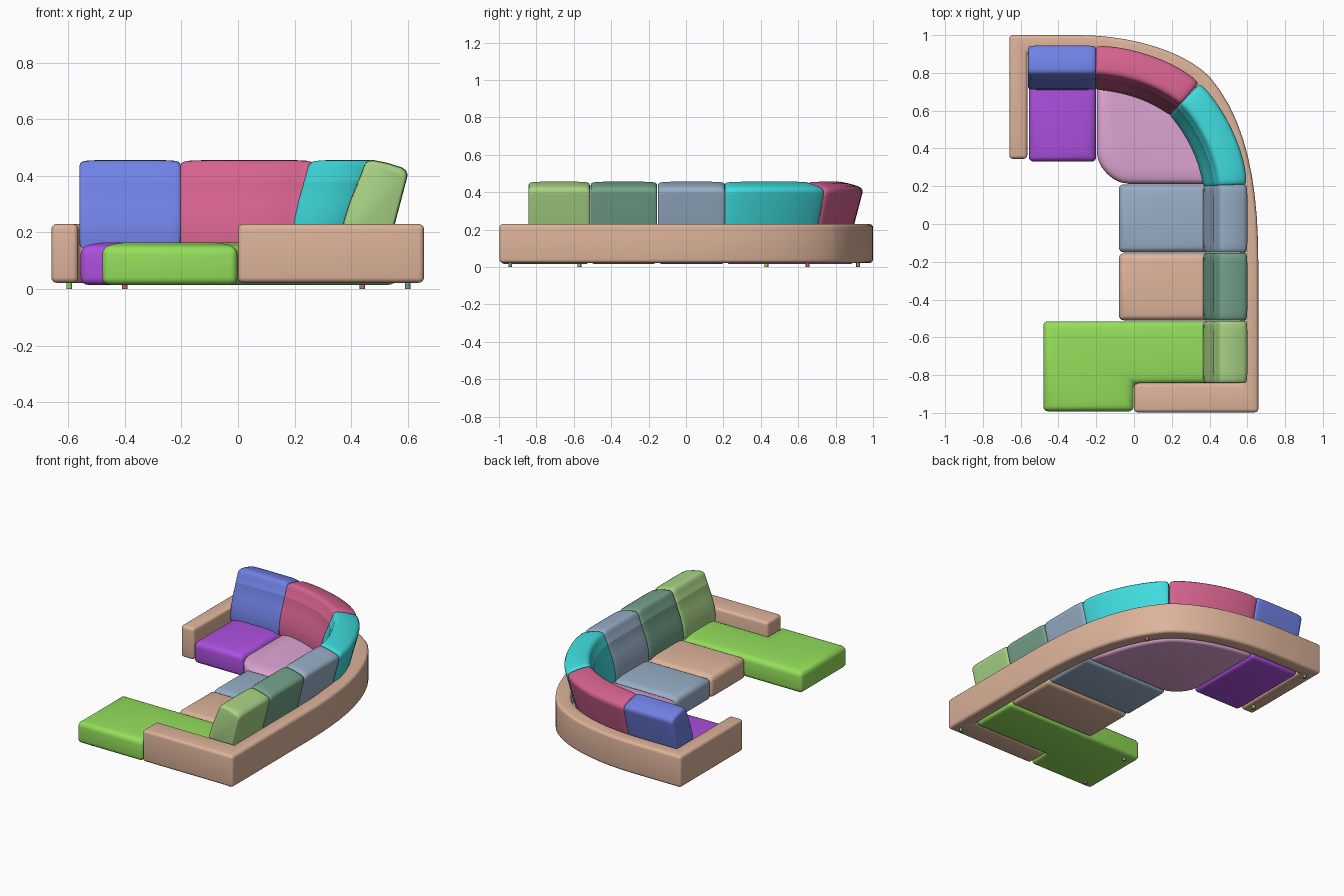
import bpy, bmesh, math
from mathutils import Vector

default = bpy.data.objects.get("Cube")
if default:
    bpy.data.objects.remove(default, do_unlink=True)


def material(name, hex_code):
    """Flat colour from an sRGB hex string, stored as linear."""
    rgb = [(int(hex_code[i:i + 2], 16) / 255) ** 2.2 for i in (0, 2, 4)]
    mat = bpy.data.materials.new(name)
    mat.use_nodes = True
    mat.diffuse_color = (*rgb, 1)
    bsdf = mat.node_tree.nodes["Principled BSDF"]
    bsdf.inputs["Base Color"].default_value = (*rgb, 1)
    bsdf.inputs["Roughness"].default_value = 0.8
    return mat


TAN = material("tan", "DCB299")
BLUE = material("blue", "7080E4")
ROSE = material("rose", "D4628D")
TEAL = material("teal", "42DDDF")
LEAF = material("leaf green", "A8D384")
SAGE = material("sage", "74A28A")
SLATE = material("slate", "96ADC5")
PURPLE = material("purple", "AB51DE")
PINK = material("pink", "DDA3D2")
LIME = material("lime", "92DE5B")


def finish(bm, name, mat):
    bmesh.ops.recalc_face_normals(bm, faces=bm.faces)
    mesh = bpy.data.meshes.new(name)
    bm.to_mesh(mesh)
    bm.free()
    mesh.materials.append(mat)
    obj = bpy.data.objects.new(name, mesh)
    bpy.context.collection.objects.link(obj)
    bpy.ops.object.select_all(action="DESELECT")
    obj.select_set(True)
    bpy.context.view_layer.objects.active = obj
    bpy.ops.object.shade_smooth_by_angle(angle=math.radians(40))


def bezier(ctrl, t):
    """Point and inward normal of a cubic curve in plan."""
    a, b, c, d = (Vector(p) for p in ctrl)
    u = 1 - t
    point = a * u**3 + b * 3 * u * u * t + c * 3 * u * t * t + d * t**3
    tangent = ((b - a) * u * u + (c - b) * 2 * u * t + (d - c) * t * t).normalized()
    return point, Vector((tangent.y, -tangent.x))


def line(a, b):
    a, b = Vector(a), Vector(b)
    return [a, a.lerp(b, 1 / 3), a.lerp(b, 2 / 3), b]


def offset_curve(curves, inset, steps=10):
    """Points along joined curves, moved inward by inset."""
    points = []
    for n, ctrl in enumerate(curves):
        for i in range(1 if n else 0, steps + 1):
            p, normal = bezier(ctrl, i / steps)
            points.append(p + normal * inset)
    return points


def rounded_prism(name, outline, z0, z1, radius, mat, crown=0):
    """Extruded plan outline with rounded edges and an optional soft crown."""
    bm = bmesh.new()
    base = bm.faces.new([bm.verts.new((p[0], p[1], z0)) for p in outline])
    top = bmesh.ops.extrude_face_region(bm, geom=[base], use_keep_orig=True)["geom"]
    for v in top:
        if isinstance(v, bmesh.types.BMVert):
            v.co.z = z1
    bmesh.ops.recalc_face_normals(bm, faces=bm.faces)
    sharp = [e for e in bm.edges if e.calc_face_angle(0) > 0.6]
    if crown:
        # The crown is inset from the plain outline, before the edges are rounded
        lid = max((f for f in bm.faces if f.normal.z > 0.9), key=lambda f: f.calc_area())
        for width, rise in ((0.04, 0.65), (0.04, 0.35)):
            bmesh.ops.inset_region(bm, faces=[lid], thickness=width,
                                   depth=crown * rise, use_even_offset=True)
    bmesh.ops.bevel(bm, geom=sharp, offset=radius, segments=4, profile=0.5,
                    affect="EDGES", clamp_overlap=True)
    finish(bm, name, mat)


# Leaning back cushion section: distance in from the rear edge, height
SECTION = [(0.07, 0.14), (0.045, 0.23), (0.003, 0.39), (0.0, 0.405), (0.006, 0.42),
           (0.02, 0.43), (0.07, 0.446), (0.12, 0.456), (0.138, 0.455), (0.15, 0.446),
           (0.157, 0.43), (0.173, 0.388), (0.178, 0.382), (0.178, 0.376),
           (0.205, 0.31), (0.227, 0.24), (0.235, 0.18), (0.232, 0.14)]
CENTRE = Vector((0.12, 0.29))


def back_cushion(name, ctrl, mat):
    """Sweep the section along a curve, shrinking it at both rounded ends."""
    ends = [(0, 0.89), (0.008, 0.935), (0.025, 0.965), (0.06, 0.985), (0.12, 0.995)]
    rings = ends + [(i / 10, 1) for i in range(2, 9)]
    rings += [(1 - t, s) for t, s in reversed(ends)]
    bm = bmesh.new()
    loops = []
    for t, scale in rings:
        p, normal = bezier(ctrl, t)
        loop = []
        for point in SECTION:
            d, z = CENTRE + (Vector(point) - CENTRE) * scale
            q = p + normal * d
            loop.append(bm.verts.new((q.x, q.y, z)))
        loops.append(loop)
    count = len(SECTION)
    for a, b in zip(loops, loops[1:]):
        for i in range(count):
            j = (i + 1) % count
            bm.faces.new((a[i], a[j], b[j], b[i]))
    bm.faces.new(loops[0])
    bm.faces.new(loops[-1])
    finish(bm, name, mat)


# Low surrounding frame with both arms
SWEEP = [[(-0.3, 1.0), (0.0, 1.0), (0.27, 0.91), (0.4, 0.78)],
         [(0.4, 0.78), (0.6, 0.55), (0.658, 0.2), (0.658, -0.2)]]
outer = offset_curve(SWEEP, 0)
inner = offset_curve(SWEEP, 0.095)
frame = [(-0.66, 1.0), *outer, (0.658, -0.997), (0, -0.997), (0, -0.845), (0.563, -0.845)]
frame += [*reversed(inner), (-0.565, 0.905), (-0.565, 0.345), (-0.66, 0.345)]
rounded_prism("frame_with_arms", frame, 0.022, 0.23, 0.019, TAN)


# Seats
def box(x0, x1, y0, y1):
    return [(x0, y0), (x1, y0), (x1, y1), (x0, y1)]


corner = [(-0.197, 0.9)] + [p for p in inner if p.x > -0.15 and p.y > 0.25]
corner += [(0.55, 0.213)]
front_round = [(-0.03, 0.213), (-0.11, 0.213), (-0.197, 0.3), (-0.197, 0.38)]
corner += [bezier(front_round, i / 6)[0] for i in range(7)]
chaise = [(-0.48, -0.992), (-0.002, -0.992), (-0.002, -0.843), (0.56, -0.843),
          (0.56, -0.515), (-0.48, -0.515)]
for name, outline, mat in (
        ("end_seat", box(-0.557, -0.2, 0.33, 0.9), PURPLE),
        ("corner_seat", corner, PINK),
        ("rear_middle_seat", box(-0.08, 0.56, -0.15, 0.21), SLATE),
        ("front_middle_seat", box(-0.08, 0.56, -0.51, -0.155), TAN),
        ("chaise_seat", chaise, LIME)):
    rounded_prism(name, outline, 0.015, 0.147, 0.026, mat, crown=0.018)

# Back cushions
for name, ctrl, mat in (
        ("end_back_cushion", line((-0.56, 0.945), (-0.202, 0.945)), BLUE),
        ("corner_back_cushion", [(-0.2, 0.945), (-0.02, 0.94), (0.2, 0.875), (0.345, 0.75)], ROSE),
        ("side_corner_back_cushion", [(0.35, 0.745), (0.47, 0.63), (0.59, 0.4), (0.598, 0.21)], TEAL),
        ("rear_middle_back_cushion", line((0.6, 0.208), (0.6, -0.15)), SLATE),
        ("front_middle_back_cushion", line((0.6, -0.154), (0.6, -0.51)), SAGE),
        ("chaise_back_cushion", line((0.6, -0.514), (0.6, -0.842)), LEAF)):
    back_cushion(name, ctrl, mat)

# Short round feet
for name, x, y, mat in (
        ("left_arm_front_foot", -0.597, 0.43, LIME),
        ("left_arm_rear_foot", -0.597, 0.92, SAGE),
        ("corner_foot", 0.44, 0.65, ROSE),
        ("right_arm_foot", 0.6, -0.94, SAGE),
        ("chaise_front_foot", -0.4, -0.94, ROSE),
        ("chaise_rear_foot", -0.4, -0.57, SLATE)):
    bm = bmesh.new()
    bmesh.ops.create_cone(bm, cap_ends=True, segments=16, radius1=0.01, radius2=0.01, depth=0.03)
    bmesh.ops.translate(bm, verts=bm.verts, vec=(x, y, 0.015))
    finish(bm, name, mat)
